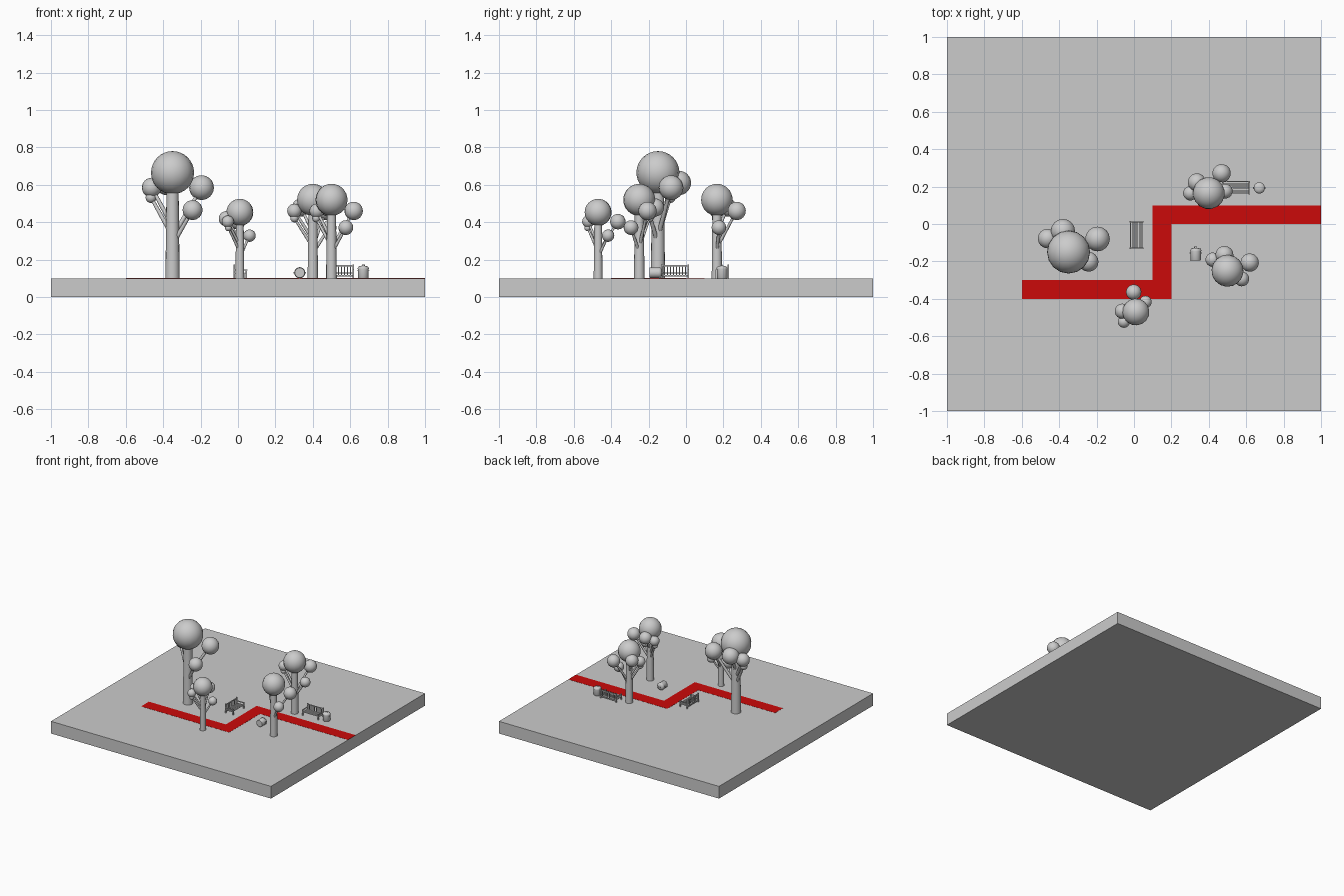
import bpy, bmesh, math
from mathutils import Matrix, Vector

if "Cube" in bpy.data.objects:
    bpy.data.objects.remove(bpy.data.objects["Cube"])


def finish(name, bm, smooth=False, matrix=None):
    mesh = bpy.data.meshes.new(name)
    if matrix is not None:
        bm.transform(matrix)
    bm.to_mesh(mesh)
    bm.free()
    ob = bpy.data.objects.new(name, mesh)
    bpy.context.collection.objects.link(ob)
    if smooth:
        bpy.ops.object.select_all(action='DESELECT')
        ob.select_set(True)
        bpy.context.view_layer.objects.active = ob
        bpy.ops.object.shade_smooth_by_angle(angle=math.radians(40))
    return ob


def box(bm, x0, x1, y0, y1, z0, z1):
    m = Matrix.Translation(((x0 + x1) / 2, (y0 + y1) / 2, (z0 + z1) / 2))
    bmesh.ops.create_cube(bm, size=1, matrix=m @ Matrix.Diagonal((x1 - x0, y1 - y0, z1 - z0, 1)))


def rod(bm, a, b, r0, r1, sides=16):
    a, b = Vector(a), Vector(b)
    d = b - a
    m = Matrix.Translation((a + b) / 2) @ d.to_track_quat('Z', 'Y').to_matrix().to_4x4()
    bmesh.ops.create_cone(bm, cap_ends=True, segments=sides, radius1=r0, radius2=r1,
                          depth=d.length, matrix=m)


def place(x, y, z, turn=0, scale=1):
    return (Matrix.Translation((x, y, z)) @ Matrix.Rotation(math.radians(turn), 4, 'Z')
            @ Matrix.Scale(scale, 4))


# Ground slab
bm = bmesh.new()
box(bm, -1, 1, -1, 1, 0, 0.1)
finish("ground_slab", bm)

# Red zigzag path, one thin extruded outline
bm = bmesh.new()
outline = [(-.6, -.4), (.2, -.4), (.2, 0), (1, 0), (1, .1), (.1, .1), (.1, -.3), (-.6, -.3)]
face = bm.faces.new([bm.verts.new((x, y, 0.1)) for x, y in outline])
ext = bmesh.ops.extrude_face_region(bm, geom=[face])
bmesh.ops.translate(bm, vec=(0, 0, 0.001),
                    verts=[v for v in ext["geom"] if isinstance(v, bmesh.types.BMVert)])
bmesh.ops.recalc_face_normals(bm, faces=bm.faces)
path = finish("path", bm)
red = bpy.data.materials.new("path_red")
red.diffuse_color = (0.6, 0.003, 0.003, 1)
red.use_nodes = True
red.node_tree.nodes["Principled BSDF"].inputs["Base Color"].default_value = red.diffuse_color
path.data.materials.append(red)

# Trees: one template, turned and scaled; (offset, radius) per leaf ball
LEAVES = [((0.155, 0.07, 0.485), 0.066), ((0.107, -0.052, 0.365), 0.053),
          ((-0.03, 0.112, 0.51), 0.065), ((-0.112, 0.072, 0.485), 0.052),
          ((-0.115, 0.066, 0.432), 0.029)]


def tree(name, x, y, turn, scale):
    m = place(x, y, 0.1, turn, scale)
    bm = bmesh.new()
    rod(bm, (0, 0, 0), (0, 0, 0.52), 0.038, 0.032)
    for (px, py, pz), r in LEAVES:
        reach = math.hypot(px, py)
        rod(bm, (0, 0, pz - 1.55 * reach), (px, py, pz), 0.013, 0.009, 10)
    finish(name + "_trunk", bm, True, m)
    bm = bmesh.new()
    for p, r in LEAVES + [((0, 0, 0.565), 0.115)]:
        bmesh.ops.create_uvsphere(bm, u_segments=16, v_segments=16, radius=r,
                                  matrix=Matrix.Translation(p))
    finish(name + "_leaves", bm, True, m)


tree("tall_tree", -0.35, -0.15, 0, 1)
tree("small_tree", 0.01, -0.47, 72, 0.625)
tree("back_tree", 0.4, 0.165, 33, 0.743)
tree("right_tree", 0.5, -0.25, -4, 0.743)


# Bench facing -y, with slatted seat and upright back bars
def bench(name, x, y, turn):
    m = place(x, y, 0.1, turn)
    bm = bmesh.new()
    for s in (-1, 1):
        a, b = sorted((s * 0.075, s * 0.067))
        box(bm, a, b, -0.036, -0.028, 0, 0.045)
        box(bm, a, b, 0.028, 0.036, 0, 0.075)
        box(bm, a, b, -0.038, 0.03, 0.042, 0.047)
        box(bm, a, b, -0.03, 0.03, 0.022, 0.027)
    finish(name + "_frame", bm, False, m)
    bm = bmesh.new()
    for i in range(5):
        y0 = -0.034 + i * 0.0125
        box(bm, -0.068, 0.068, y0, y0 + 0.009, 0.026, 0.031)
    finish(name + "_seat", bm, False, m)
    bm = bmesh.new()
    for z in (0.01, 0.062):
        box(bm, -0.068, 0.068, 0.029, 0.035, z, z + 0.008)
    for i in range(8):
        c = -0.056 + i * 0.016
        box(bm, c - 0.003, c + 0.003, 0.03, 0.034, 0.015, 0.065)
    finish(name + "_back", bm, False, m)


bench("left_bench", 0.013, -0.058, 90)
bench("back_bench", 0.545, 0.195, 0)


# Litter bin: turned profile with a lid, knob and side handles
def bin_can(name, m):
    profile = [(0, 0), (.026, 0), (.028, .003), (.028, .05), (.030, .05), (.030, .055),
               (.024, .063), (.012, .067), (0, .068)]
    bm = bmesh.new()
    verts = [bm.verts.new((r, 0, z)) for r, z in profile]
    edges = [bm.edges.new(p) for p in zip(verts, verts[1:])]
    bmesh.ops.spin(bm, geom=verts + edges, cent=(0, 0, 0), axis=(0, 0, 1),
                   angle=2 * math.pi, steps=20)
    bmesh.ops.remove_doubles(bm, verts=bm.verts, dist=0.0001)
    bmesh.ops.recalc_face_normals(bm, faces=bm.faces)
    finish(name + "_body", bm, True, m)
    bm = bmesh.new()
    box(bm, -0.008, 0.008, -0.003, 0.003, 0.071, 0.074)
    for s in (-1, 1):
        a, b = sorted((s * 0.005, s * 0.008))
        box(bm, a, b, -0.003, 0.003, 0.066, 0.073)
        a, b = sorted((s * 0.027, s * 0.033))
        box(bm, a, b, -0.005, 0.005, 0.038, 0.042)
    finish(name + "_handles", bm, False, m)


bin_can("upright_bin", place(0.67, 0.193, 0.1))
bin_can("fallen_bin", place(0.33, -0.195, 0.13) @ Matrix.Rotation(math.radians(-90), 4, 'X'))
